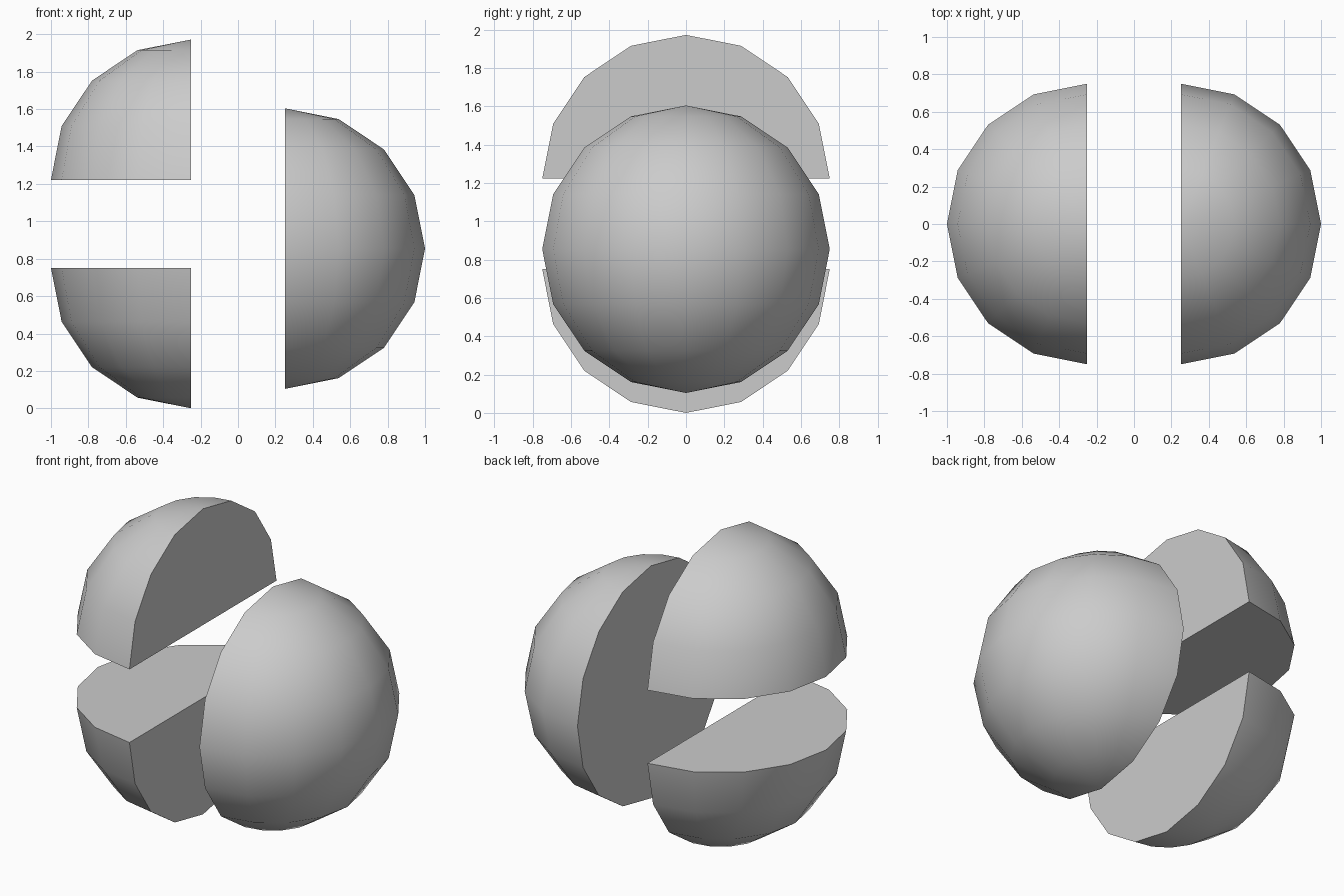
import bpy, bmesh

if "Cube" in bpy.data.objects:
    bpy.data.objects.remove(bpy.data.objects["Cube"])

R = 0.75  # sphere radius


def sphere_part(name, location, cuts):
    """Closed piece of a 16 x 8 sphere; each cut is a normal pointing to the removed side."""
    bm = bmesh.new()
    bmesh.ops.create_uvsphere(bm, u_segments=16, v_segments=8, radius=R)
    for normal in cuts:
        geom = bm.verts[:] + bm.edges[:] + bm.faces[:]
        bmesh.ops.bisect_plane(bm, geom=geom, dist=1e-4, plane_co=(0, 0, 0),
                               plane_no=normal, clear_outer=True)
        rim = [e for e in bm.edges if e.is_boundary]
        bmesh.ops.holes_fill(bm, edges=rim, sides=0)
    bmesh.ops.recalc_face_normals(bm, faces=bm.faces[:])
    mesh = bpy.data.meshes.new(name)
    bm.to_mesh(mesh)
    bm.free()
    obj = bpy.data.objects.new(name, mesh)
    obj.location = location
    bpy.context.collection.objects.link(obj)
    # Smooth curved skin, crisp cut faces
    bpy.ops.object.select_all(action='DESELECT')
    obj.select_set(True)
    bpy.context.view_layer.objects.active = obj
    bpy.ops.object.shade_smooth_by_angle()
    return obj


# Right half, and the left half split into two quarters
sphere_part("right_half", (0.25, 0, 0.854), [(-1, 0, 0)])
sphere_part("upper_left_quarter", (-0.25, 0, 1.222), [(1, 0, 0), (0, 0, -1)])
sphere_part("lower_left_quarter", (-0.25, 0, 0.75), [(1, 0, 0), (0, 0, 1)])
